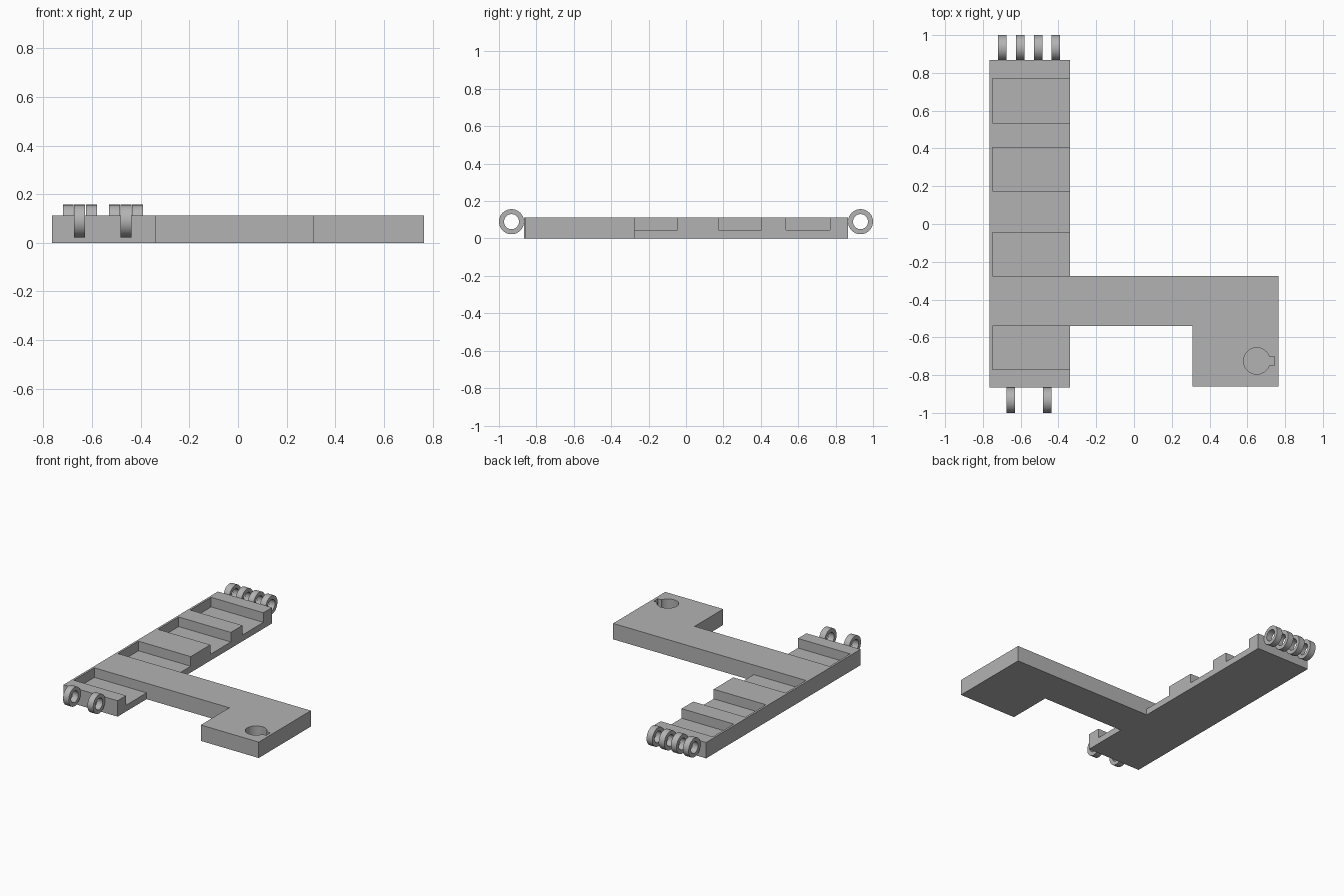
import bpy
import bmesh
import math
from mathutils import Matrix

cube = bpy.data.objects.get("Cube")
if cube:
    bpy.data.objects.remove(cube, do_unlink=True)

grey = bpy.data.materials.new("plain grey")
grey.use_nodes = True
colour = (0.45, 0.45, 0.45, 1)
grey.diffuse_color = colour
grey.node_tree.nodes["Principled BSDF"].inputs["Base Color"].default_value = colour

HEIGHT, FLOOR = 0.113, 0.045
LEFT, RIGHT = -0.765, -0.34
ARM_BACK, ARM_FRONT = -0.275, -0.54


def add_object(name, bm):
    bmesh.ops.recalc_face_normals(bm, faces=bm.faces)
    mesh = bpy.data.meshes.new(name)
    bm.to_mesh(mesh)
    bm.free()
    mesh.materials.append(grey)
    obj = bpy.data.objects.new(name, mesh)
    bpy.context.collection.objects.link(obj)
    return obj


def prism(name, outline, bottom, top):
    bm = bmesh.new()
    face = bm.faces.new([bm.verts.new((x, y, bottom)) for x, y in outline])
    up = bmesh.ops.extrude_face_region(bm, geom=[face])["geom"]
    verts = [v for v in up if isinstance(v, bmesh.types.BMVert)]
    bmesh.ops.translate(bm, verts=verts, vec=(0, 0, top - bottom))
    return add_object(name, bm)


def cut(target, cutter):
    mod = target.modifiers.new(cutter.name, "BOOLEAN")
    mod.operation, mod.solver, mod.object = "DIFFERENCE", "EXACT", cutter
    cutter.hide_render = True
    cutter.hide_set(True)


def hinge_ring(name, x, y, z=0.09, outer=0.067, inner=0.04, width=0.045, sides=48):
    bm = bmesh.new()
    section = [(inner, -width / 2), (outer, -width / 2), (outer, width / 2), (inner, width / 2)]
    verts = [bm.verts.new((w, r, 0)) for r, w in section]
    edges = [bm.edges.new((verts[i], verts[(i + 1) % 4])) for i in range(4)]
    bmesh.ops.spin(bm, geom=verts + edges, cent=(0, 0, 0), axis=(1, 0, 0),
                   angle=math.tau, steps=sides, use_merge=True)
    bmesh.ops.remove_doubles(bm, verts=bm.verts, dist=0.0001)
    bm.transform(Matrix.Translation((x, y, z)))
    return add_object(name, bm)


# Main plate: long strip, side arm and end pad in one outline
plate = prism("plate", [
    (LEFT, -0.865), (RIGHT, -0.865), (RIGHT, ARM_FRONT), (0.31, ARM_FRONT),
    (0.31, -0.86), (0.765, -0.86), (0.765, ARM_BACK), (RIGHT, ARM_BACK),
    (RIGHT, 0.867), (LEFT, 0.867)], 0, HEIGHT)

# Pockets open on the strip's inner side
pockets = [(-0.77, ARM_FRONT), (ARM_BACK, -0.045), (0.175, 0.405), (0.535, 0.77)]
for i, (y0, y1) in enumerate(pockets):
    x0, x1 = -0.75, RIGHT + 0.05
    cut(plate, prism(f"pocket_cutter_{i + 1}",
                     [(x0, y0), (x1, y0), (x1, y1), (x0, y1)], FLOOR, HEIGHT + 0.1))

# Keyhole in the end pad: round hole with a small notch
hole_x, hole_y, radius, notch = 0.65, -0.725, 0.07, 0.023
start = math.asin(notch / radius)
keyhole = [(0.745, hole_y - notch), (0.745, hole_y + notch)]
for i in range(41):
    a = start + (math.tau - 2 * start) * i / 40
    keyhole.append((hole_x + radius * math.cos(a), hole_y + radius * math.sin(a)))
cut(plate, prism("keyhole_cutter", keyhole, FLOOR, HEIGHT + 0.1))

# Hinge rings on both ends of the strip
rings = [hinge_ring(f"front_hinge_ring_{i + 1}", x, -0.933) for i, x in enumerate((-0.652, -0.46))]
rings += [hinge_ring(f"back_hinge_ring_{i + 1}", -0.698 + i * 0.095, 0.933) for i in range(4)]

# Smooth round walls, sharp corners
bpy.ops.object.select_all(action="DESELECT")
for obj in rings + [o for o in bpy.context.collection.objects if o.name == "keyhole_cutter"]:
    if obj.visible_get():
        obj.select_set(True)
        bpy.context.view_layer.objects.active = obj
bpy.ops.object.shade_smooth_by_angle(angle=math.radians(30))
